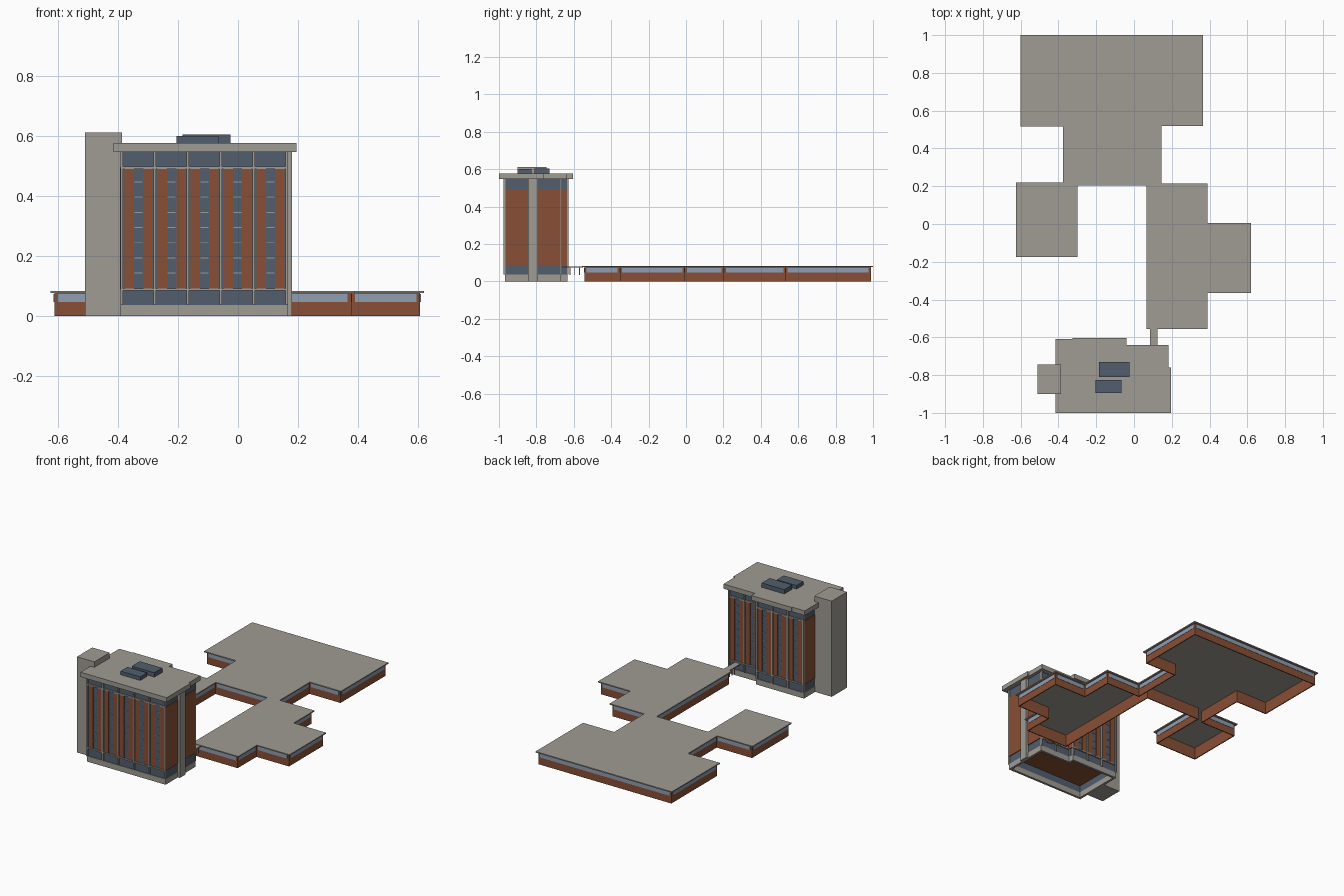
import bpy
import bmesh
from mathutils import Vector

cube = bpy.data.objects.get("Cube")
if cube:
    bpy.data.objects.remove(cube, do_unlink=True)


def material(name, rgb):
    m = bpy.data.materials.new(name)
    m.use_nodes = True
    m.diffuse_color = (*rgb, 1)
    m.node_tree.nodes["Principled BSDF"].inputs["Base Color"].default_value = (*rgb, 1)
    return m


CONCRETE = material("warm grey concrete", (0.35, 0.33, 0.295))
BRICK = material("red brown brick", (0.25, 0.078, 0.036))
DARK = material("dark blue glass", (0.085, 0.113, 0.155))
PALE = material("pale blue glass", (0.28, 0.34, 0.44))


def add_object(name, bm, mat):
    mesh = bpy.data.meshes.new(name)
    bm.to_mesh(mesh)
    bm.free()
    mesh.materials.append(mat)
    ob = bpy.data.objects.new(name, mesh)
    bpy.context.collection.objects.link(ob)
    return ob


def boxes(name, mat, spans):
    """One object from boxes given as (x0, x1, y0, y1, z0, z1)."""
    bm = bmesh.new()
    for x0, x1, y0, y1, z0, z1 in spans:
        verts = bmesh.ops.create_cube(bm, size=1)["verts"]
        for v in verts:
            v.co = ((x0 + x1) / 2 + v.co.x * (x1 - x0),
                    (y0 + y1) / 2 + v.co.y * (y1 - y0),
                    (z0 + z1) / 2 + v.co.z * (z1 - z0))
    return add_object(name, bm, mat)


def prism(name, mat, outline, z0, z1, wall=0):
    """Extruded counter-clockwise outline; with a wall thickness it is an open ring."""
    bm = bmesh.new()
    low = [bm.verts.new((x, y, z0)) for x, y in outline]
    high = [bm.verts.new((x, y, z1)) for x, y in outline]
    n = len(outline)
    for i in range(n):
        j = (i + 1) % n
        bm.faces.new((low[i], low[j], high[j], high[i]))
    if not wall:
        bm.faces.new(high)
        bm.faces.new(low[::-1])
    ob = add_object(name, bm, mat)
    if wall:
        mod = ob.modifiers.new("wall thickness", "SOLIDIFY")
        mod.thickness = wall
        mod.offset = -1
        mod.use_even_offset = True
    return ob


def inset(outline, d):
    """Move every side of a right-angled outline inward by d."""
    result = []
    for i, p in enumerate(outline):
        p = Vector(p)
        a = (p - Vector(outline[i - 1])).normalized()
        b = (Vector(outline[(i + 1) % len(outline)]) - p).normalized()
        result.append((p.x - (a.y + b.y) * d, p.y + (a.x + b.x) * d))
    return result


def side_plates(outline, z0, z1, end, depth):
    """Thin plates on the outside of every side, stopping short of the corners."""
    spans = []
    for i, p in enumerate(outline):
        p, q = Vector(p), Vector(outline[(i + 1) % len(outline)])
        d = (q - p).normalized()
        out = Vector((d.y, -d.x)) * depth
        a, b = p + d * end - out / 4, q - d * end + out
        if (q - p).length > 3 * end:
            spans.append((min(a.x, b.x), max(a.x, b.x), min(a.y, b.y), max(a.y, b.y), z0, z1))
    return spans


# Low wings: hollow brick walls, strip windows and an overhanging flat roof
wing_roof = [(-.60, 1), (-.60, .515), (-.375, .515), (-.375, .22), (-.625, .22),
             (-.625, -.175), (-.30, -.175), (-.30, .205), (.065, .205), (.065, -.555),
             (.39, -.555), (.39, -.365), (.62, -.365), (.62, .005), (.39, .005),
             (.39, .215), (.145, .215), (.145, .52), (.365, .52), (.365, 1)]
wing_wall = inset(wing_roof, .012)
prism("wing_roof", CONCRETE, wing_roof, .076, .083)
prism("wing_walls", BRICK, wing_wall, 0, .076, wall=.006)
boxes("wing_windows", PALE, side_plates(wing_wall, .047, .073, .012, .002))

# Covered link between the wings and the tower
boxes("link_canopy", CONCRETE, [(.085, .125, -.68, -.55, .074, .08)])
boxes("link_posts", CONCRETE, [(x - .002, x + .002, y - .002, y + .002, .035, .075)
                               for x in (.09, .12) for y in (-.62, -.595, -.57)])

# Tower: hollow base and ground floor, solid storeys above
LEFT, STEP, RIGHT = -.388, -.058, .162
FRONT, BACK, NEAR_BACK = -.965, -.637, -.672
tower = [(LEFT, FRONT), (RIGHT, FRONT), (RIGHT, NEAR_BACK), (STEP, NEAR_BACK),
         (STEP, BACK), (LEFT, BACK)]
prism("tower_base", CONCRETE, inset(tower, -.004), 0, .036, wall=.015)
prism("ground_floor_glass", DARK, tower, .036, .09, wall=.006)
prism("ground_floor_ceiling", BRICK, inset(tower, .004), .084, .089)
prism("tower_glass", DARK, tower, .09, .548)

# Tower roof slab with its stepped back edge
prism("tower_roof", CONCRETE, [(-.415, -1), (.195, -1), (.195, -.76), (.183, -.76),
                               (.183, -.64), (-.04, -.64), (-.04, -.603), (-.325, -.603),
                               (-.325, -.608), (-.415, -.608)], .547, .577)
boxes("roof_plant", DARK, [(-.185, -.025, -.81, -.73, .577, .605),
                           (-.205, -.065, -.895, -.825, .577, .6)])
boxes("stair_tower", CONCRETE, [(-.51, -.387, -.90, -.745, 0, .612)])

# Five bays on the front and back: brick strips, window bars, mullions and bands
BAY = (RIGHT - LEFT) / 5
LOW, HIGH = .0885, .495
bricks, bars, mullions, bands = [], [], [], []


def facade(bays, y, s):
    """Dress bays on the wall at y, whose outside lies in direction s."""
    def span(x0, x1, depth, z0, z1):
        return (x0, x1, min(y, y + s * depth), max(y, y + s * depth), z0, z1)

    for k in bays:
        x = LEFT + k * BAY
        bricks.append(span(x + .01, x + .041, .004, LOW, HIGH))
        bricks.append(span(x + .072, x + .103, .004, LOW, HIGH))
        for row in range(7):
            z = .143 + row * .0507
            bars.append(span(x + .043, x + .07, .003, z - .0015, z + .0015))
    for k in list(bays) + [bays[-1] + 1]:
        x = LEFT + k * BAY
        mullions.append(span(x - .004, x + .004, .01, .036, .548))
    x0, x1 = LEFT + bays[0] * BAY, LEFT + (bays[-1] + 1) * BAY
    for z in (LOW, HIGH):
        bands.append(span(x0, x1, .008, z - .004, z + .004))


facade(range(5), FRONT, -1)
facade(range(3), BACK, 1)
facade(range(3, 5), NEAR_BACK, 1)
boxes("brick_strips", BRICK, bricks)
boxes("window_bars", CONCRETE, bars)
boxes("mullions", CONCRETE, mullions)
boxes("floor_bands", CONCRETE, bands)

# Brick end walls and the concrete pier on the left end
boxes("end_walls", BRICK, [(RIGHT, RIGHT + .005, FRONT, NEAR_BACK, LOW, HIGH),
                           (STEP, STEP + .005, NEAR_BACK, BACK, LOW, HIGH),
                           (LEFT - .005, LEFT, FRONT, BACK, LOW, HIGH)])
boxes("end_pier", CONCRETE, [(RIGHT - .002, .18, -.845, -.79, 0, .548)])
